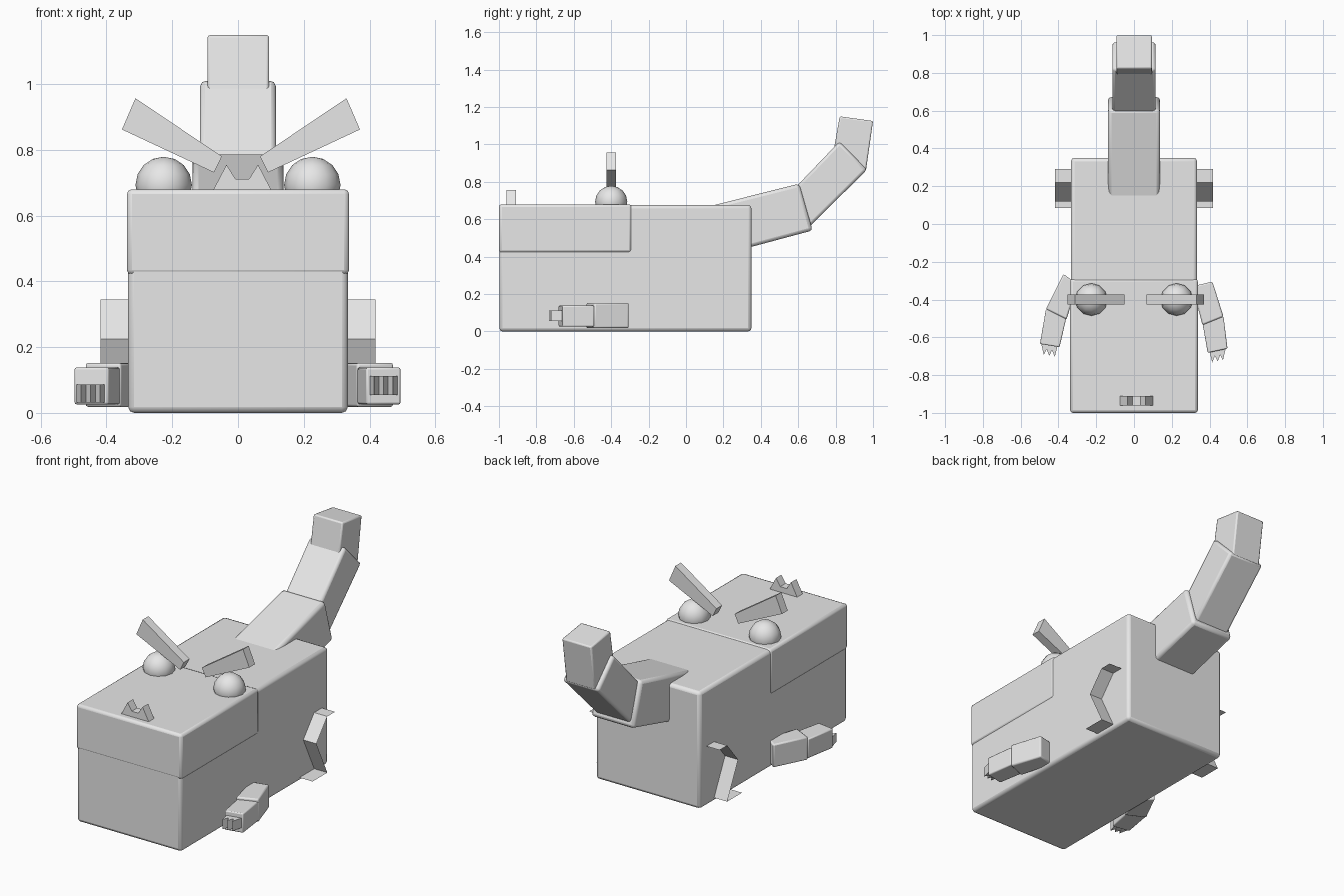
import bpy, bmesh, math

if "Cube" in bpy.data.objects:
    bpy.data.objects.remove(bpy.data.objects["Cube"])

grey = bpy.data.materials.new("light_grey")
grey.diffuse_color = (0.8, 0.8, 0.8, 1)
grey.use_nodes = True
grey.node_tree.nodes["Principled BSDF"].inputs["Base Color"].default_value = grey.diffuse_color


def finish(bm, name, bevel=0.0, smooth=False):
    me = bpy.data.meshes.new(name)
    bm.to_mesh(me)
    bm.free()
    me.materials.append(grey)
    ob = bpy.data.objects.new(name, me)
    bpy.context.collection.objects.link(ob)
    if bevel:
        m = ob.modifiers.new("soft_edges", "BEVEL")
        m.width, m.segments, m.limit_method = bevel, 2, "NONE"
    if smooth:
        bpy.ops.object.select_all(action="DESELECT")
        ob.select_set(True)
        bpy.context.view_layer.objects.active = ob
        bpy.ops.object.shade_smooth_by_angle(angle=math.radians(50))
    return ob


def place(p, axis, d):
    """2D profile point plus depth along the axis -> 3D point."""
    a, b = p
    return {"x": (d, a, b), "y": (a, d, b), "z": (a, b, d)}[axis]


def prism(name, pts, axis, lo, hi, bevel=0.0, smooth=False):
    bm = bmesh.new()
    base = [bm.verts.new(place(p, axis, lo)) for p in pts]
    top = [bm.verts.new(place(p, axis, hi)) for p in pts]
    bm.faces.new(base)
    bm.faces.new(top)
    n = len(pts)
    for i in range(n):
        j = (i + 1) % n
        bm.faces.new((base[i], base[j], top[j], top[i]))
    bmesh.ops.recalc_face_normals(bm, faces=bm.faces)
    return finish(bm, name, bevel, smooth)


def rect(a0, a1, b0, b1):
    return [(a0, b0), (a1, b0), (a1, b1), (a0, b1)]


# Body with lower jaw, and upper jaw block
prism("body", rect(-0.998, 0.35, 0, 0.676), "x", -0.334, 0.334, 0.018, True)
prism("upper_jaw", rect(-1.0, -0.29, 0.42, 0.68), "x", -0.338, 0.338, 0.015, True)

# Tail in three bent segments
prism("tail_base", [(0.10, 0.663), (0.605, 0.79), (0.677, 0.54), (0.165, 0.403)],
      "x", -0.138, 0.138, 0.018, True)
prism("tail_middle", [(0.59, 0.775), (0.82, 1.015), (0.968, 0.865), (0.66, 0.56)],
      "x", -0.115, 0.115, 0.015, True)
prism("tail_tip", [(0.79, 0.97), (0.822, 1.15), (1.0, 1.125), (0.962, 0.86)],
      "x", -0.093, 0.095, 0.008, True)

# Nostril ridge
prism("nostrils", [(-0.077, 0.675), (-0.035, 0.755), (-0.008, 0.712), (0.034, 0.712),
                   (0.061, 0.755), (0.103, 0.675)], "y", -0.96, -0.91)

leg_path = [(0.085, 0.02), (0.22, 0.02), (0.12, 0.225), (0.22, 0.345), (0.29, 0.345)]

for side, s in (("left", -1), ("right", 1)):
    # Bulging eyes
    bm = bmesh.new()
    bmesh.ops.create_uvsphere(bm, u_segments=12, v_segments=8, radius=0.086)
    bmesh.ops.translate(bm, verts=bm.verts, vec=(s * 0.226, -0.4, 0.693))
    finish(bm, side + "_eye", smooth=True)

    # Slanted brows, mirrored slightly off centre
    brow = [(0.321, 0.957), (0.362, 0.862), (0.082, 0.731), (0.058, 0.78)]
    prism(side + "_brow", [(0.009 + s * x, z) for x, z in brow], "y", -0.426, -0.374)

    # Hind legs: folded thin strips
    bm = bmesh.new()
    a = [bm.verts.new((s * 0.33, y, z)) for y, z in leg_path]
    b = [bm.verts.new((s * 0.418, y, z)) for y, z in leg_path]
    for i in range(len(leg_path) - 1):
        f = (a[i], a[i + 1], b[i + 1], b[i])
        bm.faces.new(f if s < 0 else f[::-1])
    finish(bm, side + "_hind_leg")

# Front arms, each with upper arm, forearm and a three-pointed claw
arms = {
    "right": ([(0.31, -0.33), (0.415, -0.305), (0.474, -0.49), (0.362, -0.535)],
              [(0.362, -0.52), (0.474, -0.49), (0.495, -0.66), (0.39, -0.682)],
              (0.40, -0.675), (0.485, -0.66), 0.055, 0.112),
    "left": ([(-0.30, -0.32), (-0.373, -0.265), (-0.466, -0.45), (-0.357, -0.505)],
             [(-0.357, -0.49), (-0.466, -0.45), (-0.498, -0.635), (-0.394, -0.652)],
             (-0.405, -0.645), (-0.492, -0.63), 0.032, 0.086),
}
for side, (upper, fore, c0, c1, z0, z1) in arms.items():
    prism(side + "_upper_arm", upper, "z", 0.018, 0.152, 0.008, True)
    prism(side + "_forearm", fore, "z", 0.026, 0.138, 0.006, True)
    claw = [(c0[0], c0[1] + 0.02)]
    for i in range(7):
        t = i / 6
        drop = 0.06 if i % 2 else (0.028 if 0 < i < 6 else 0.0)
        claw.append((c0[0] + (c1[0] - c0[0]) * t, c0[1] + (c1[1] - c0[1]) * t - drop))
    claw.append((c1[0], c1[1] + 0.02))
    prism(side + "_claw", claw, "z", z0, z1)
